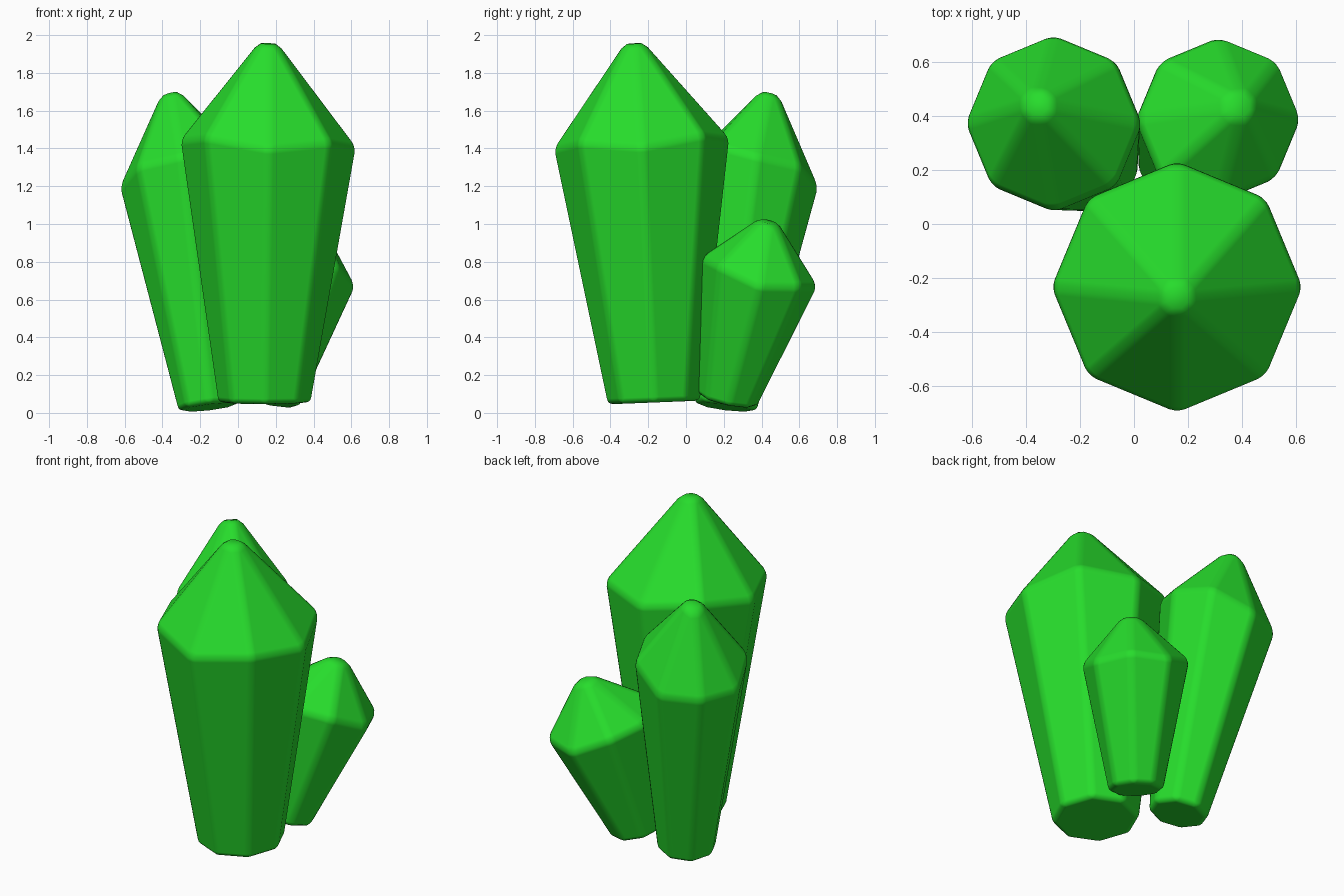
import bpy, bmesh, math

if "Cube" in bpy.data.objects:
    bpy.data.objects.remove(bpy.data.objects["Cube"])


def crystal(name, base, base_r, base_tilt, collar, collar_r, collar_tilt, dip, tip):
    """Eight-sided flared shaft with a pointed cap; tilts are z slopes along x and y."""
    bm = bmesh.new()

    def ring(centre, radius, tilt, wave):
        verts = []
        for i in range(8):
            a = i * math.pi / 4
            dx, dy = radius * math.cos(a), radius * math.sin(a)
            dz = tilt[0] * dx + tilt[1] * dy + (wave if i % 2 else -wave)
            verts.append(bm.verts.new((centre[0] + dx, centre[1] + dy, centre[2] + dz)))
        return verts

    low = ring(base, base_r, base_tilt, 0)
    high = ring(collar, collar_r, collar_tilt, dip)
    point = bm.verts.new(tip)
    bm.faces.new(low[::-1])
    for i in range(8):
        j = (i + 1) % 8
        bm.faces.new((low[i], low[j], high[j], high[i]))
        bm.faces.new((high[i], high[j], point))
    for f in bm.faces:
        f.smooth = True

    mesh = bpy.data.meshes.new(name)
    bm.to_mesh(mesh)
    bm.free()
    obj = bpy.data.objects.new(name, mesh)
    bpy.context.collection.objects.link(obj)
    mesh.materials.append(green)

    # softly worn edges
    bev = obj.modifiers.new("soft_edges", "BEVEL")
    bev.width = 0.03
    bev.segments = 3
    bev.limit_method = "NONE"
    bev.harden_normals = True
    return obj


green = bpy.data.materials.new("crystal_green")
green.diffuse_color = (0.02, 0.72, 0.025, 1)
green.use_nodes = True
green.node_tree.nodes["Principled BSDF"].inputs["Base Color"].default_value = green.diffuse_color

# tall front crystal
crystal("large_crystal", (0.14, -0.17, 0.055), 0.25, (0, 0.04),
        (0.16, -0.235, 1.445), 0.47, (-0.04, 0.06), 0.02, (0.16, -0.28, 2.03))
# back left crystal, leaning outward
crystal("medium_crystal", (-0.15, 0.21, 0.03), 0.17, (0.12, -0.12),
        (-0.30, 0.375, 1.29), 0.33, (0.25, -0.25), 0.015, (-0.372, 0.458, 1.77))
# short back right crystal, leaning outward
crystal("small_crystal", (0.17, 0.22, 0.065), 0.16, (-0.2, -0.2),
        (0.315, 0.39, 0.76), 0.31, (-0.25, -0.25), 0.015, (0.41, 0.45, 1.07))
